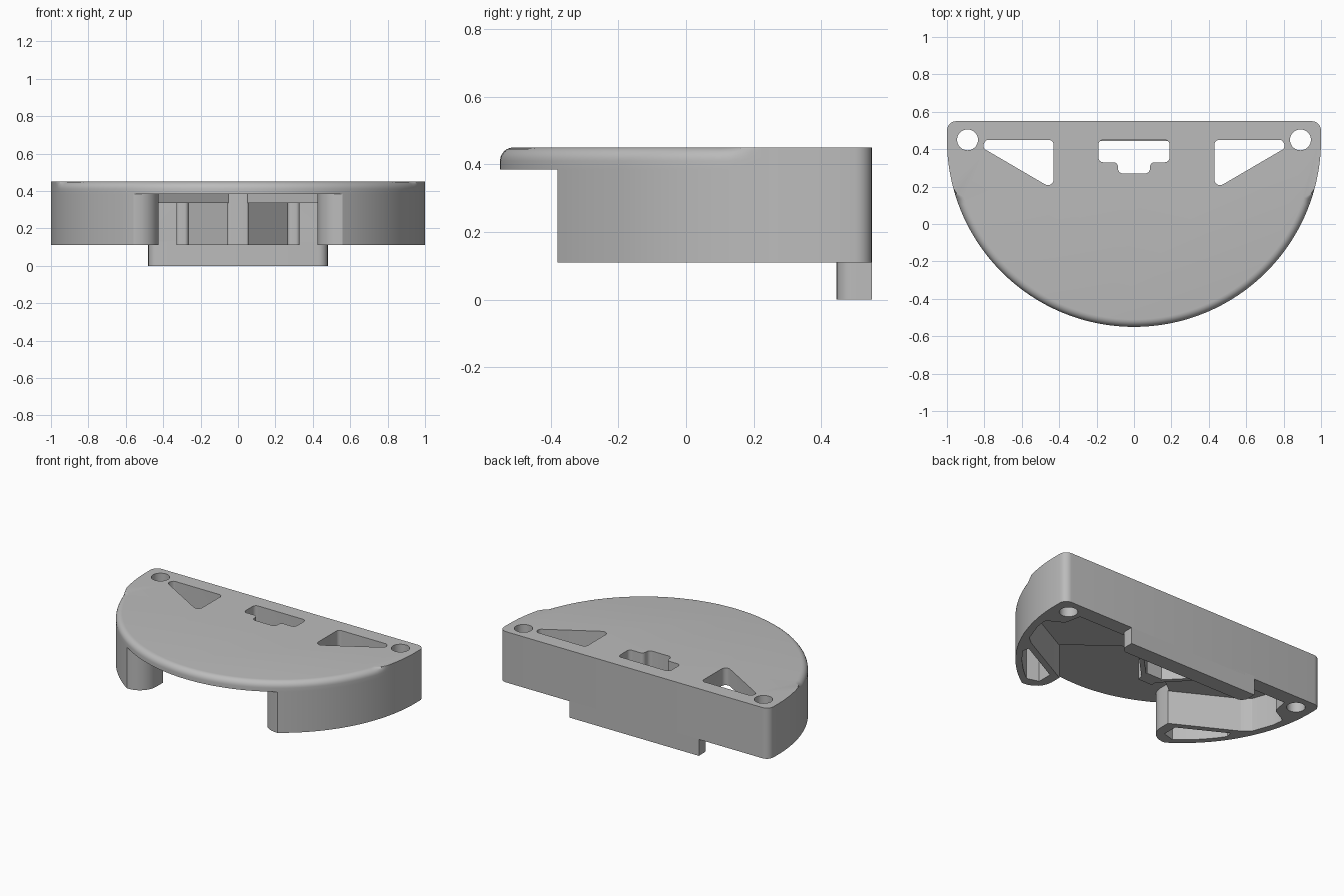
import bpy, bmesh, math
from mathutils import Vector

if "Cube" in bpy.data.objects:
    bpy.data.objects.remove(bpy.data.objects["Cube"])

grey = bpy.data.materials.new("plain grey")
grey.diffuse_color = (0.5, 0.5, 0.5, 1)
grey.use_nodes = True
grey.node_tree.nodes["Principled BSDF"].inputs["Base Color"].default_value = grey.diffuse_color


def rounded(points, steps=6):
    """Points are (x, y) or (x, y, corner radius)."""
    out, n = [], len(points)
    for i, p in enumerate(points):
        c = Vector(p[:2])
        r = p[2] if len(p) > 2 else 0
        if not r:
            out.append(c)
            continue
        a = (Vector(points[i - 1][:2]) - c).normalized()
        b = (Vector(points[(i + 1) % n][:2]) - c).normalized()
        half = a.angle(b) / 2
        centre = c + (a + b).normalized() * (r / math.sin(half))
        d = r / math.tan(half)
        v0, v1 = c + a * d - centre, c + b * d - centre
        turn = math.atan2(v0.x * v1.y - v0.y * v1.x, v0.dot(v1))
        for k in range(steps + 1):
            t = turn * k / steps
            out.append(centre + Vector((v0.x * math.cos(t) - v0.y * math.sin(t),
                                        v0.x * math.sin(t) + v0.y * math.cos(t))))
    return out


def loft(name, rings):
    """Closed solid from equal-length rings given as (points, z)."""
    bm = bmesh.new()
    loops = [[bm.verts.new((p[0], p[1], z)) for p in pts] for pts, z in rings]
    n = len(loops[0])
    for low, high in zip(loops, loops[1:]):
        for i in range(n):
            j = (i + 1) % n
            bm.faces.new((low[i], low[j], high[j], high[i]))
    bm.faces.new(loops[0][::-1])
    bm.faces.new(loops[-1])
    bmesh.ops.recalc_face_normals(bm, faces=bm.faces)
    mesh = bpy.data.meshes.new(name)
    bm.to_mesh(mesh)
    bm.free()
    mesh.materials.append(grey)
    ob = bpy.data.objects.new(name, mesh)
    bpy.context.collection.objects.link(ob)
    return ob


def prism(name, points, z0, z1):
    pts = rounded(points)
    return loft(name, [(pts, z0), (pts, z1)])


def mirror(points, side):
    return [(p[0] * side, *p[1:]) for p in points]


def arc(radius, x0, x1, n):
    """Points on the front rim circle from x0 to x1."""
    a0, a1 = (-math.acos(x / radius) for x in (x0, x1))
    return [(radius * math.cos(a0 + (a1 - a0) * i / n),
             0.45 + radius * math.sin(a0 + (a1 - a0) * i / n)) for i in range(n + 1)]


# half-round shell, with a rounded top rim that stops near the back
back = rounded([(1, 0.55, 0.05), (-1, 0.55, 0.05), (-1, 0.45), (1, 0.45)])[:-2]
outline = back + [Vector(p) for p in arc(1, -1, 1, 96)]


def inset(d):
    out = []
    for p in outline:
        k = min(1, max(0, (0.165 - p.y) / 0.02))
        out.append(p + (Vector((0, 0.45)) - p).normalized() * d * k)
    return out


rim = 0.04
rings = [(outline, 0.11), (outline, 0.385)]
for k in range(7):
    t = math.pi / 2 * k / 6
    rings.append((inset(rim * (1 - math.cos(t))), 0.45 - rim + rim * math.sin(t)))
body = loft("shell", rings)

# cutters: front opening, main cavity, wall pockets and top openings
cutters = [prism("opening_cutter", [
    (-1.2, -0.38), (-0.425, -0.38, 0.12), (-0.425, -0.18), (0, 0.14), (0.425, -0.18),
    (0.425, -0.38, 0.12), (1.2, -0.38), (1.2, -0.8), (-1.2, -0.8)], 0.0, 0.385)]
side = [(0.425, -0.35), (0.425, -0.19), (0.82, 0.02, 0.02), (0.87, 0.06, 0.02), (0.92, 0.2),
        (0.93, 0.28, 0.03), (0.82, 0.34, 0.04), (0.8, 0.45)]
cutters.append(prism("cavity_cutter", side + mirror(side, -1)[::-1], 0.0, 0.335))
stem = [(0.19, 0.45, 0.025), (0.19, 0.33, 0.025), (0.085, 0.33, 0.025), (0.085, 0.27, 0.025)]
cutters.append(prism("slot_cutter", stem + mirror(stem, -1)[::-1], 0.2, 0.6))
for s in (1, -1):
    cutters.append(prism("window_cutter", mirror(
        [(0.43, 0.45, 0.025), (0.43, 0.185, 0.03), (0.815, 0.41, 0.025), (0.79, 0.45, 0.02)], s),
        0.2, 0.6))
    hole = [(s * 0.89 + 0.056 * math.cos(math.tau * i / 32),
             0.45 + 0.056 * math.sin(math.tau * i / 32)) for i in range(32)]
    cutters.append(prism("hole_cutter", hole, 0.0, 0.6))
    cutters.append(prism("pocket_cutter", mirror(
        [(0.49, -0.2), (0.49, -0.3)] + arc(0.96, 0.57, 0.8, 12) + [(0.79, -0.04)], s), 0.0, 0.335))
for c in cutters:
    c.hide_render = True
    m = body.modifiers.new("cut", 'BOOLEAN')
    m.operation, m.solver, m.object = 'DIFFERENCE', 'EXACT', c
bpy.context.view_layer.update()
cut = bpy.data.meshes.new_from_object(body.evaluated_get(bpy.context.evaluated_depsgraph_get()))
body.modifiers.clear()
body.data = cut
for c in cutters:
    bpy.data.objects.remove(c)

# lower tab along the back
tab = prism("back_tab", [(-0.48, 0.55), (-0.48, 0.445, 0.05), (0.48, 0.445, 0.05), (0.48, 0.55)],
            0.0, 0.13)
# centre post with two slanted walls and end ribs
parts = [body, tab, prism("centre_post", [(-0.055, 0.1, 0.01), (0.055, 0.1, 0.01),
                                          (0.055, 0.19), (-0.055, 0.19)], 0.11, 0.39)]
for s in (1, -1):
    parts.append(prism("slanted_wall", mirror(
        [(0.04, 0.12), (0.28, 0.37), (0.28, 0.41), (0.04, 0.165)], s), 0.11, 0.34))
    parts.append(prism("end_rib", mirror(
        [(0.265, 0.34, 0.02), (0.33, 0.34, 0.02), (0.33, 0.46), (0.265, 0.46)], s), 0.11, 0.34))

# smooth the curved faces, keep the edges sharp
for ob in parts:
    bpy.ops.object.select_all(action='DESELECT')
    ob.select_set(True)
    bpy.context.view_layer.objects.active = ob
    bpy.ops.object.shade_smooth_by_angle(angle=math.radians(30))
